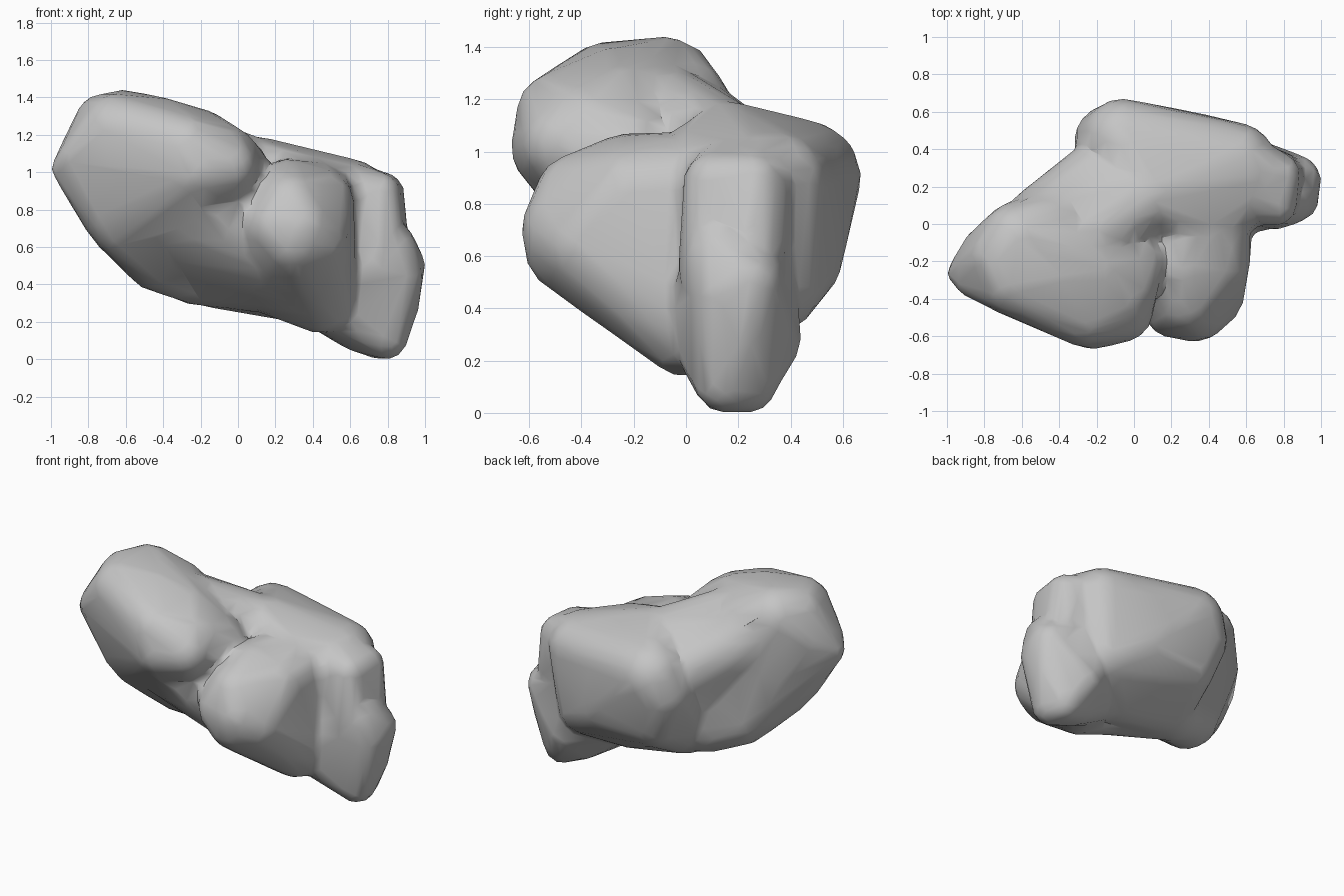
import bpy
import bmesh
from mathutils import Matrix

default_cube = bpy.data.objects.get("Cube")
if default_cube:
    bpy.data.objects.remove(default_cube, do_unlink=True)

# One plain stone colour
stone = bpy.data.materials.new("stone grey")
stone.use_nodes = True
stone_colour = (0.56, 0.56, 0.56, 1)
stone.diffuse_color = stone_colour
stone.node_tree.nodes["Principled BSDF"].inputs["Base Color"].default_value = stone_colour

# Each lobe is the hull around a few balls: x, y, z, radius
upper_lobe = [
    (-.94, -.26, 1.02, .06), (-.85, -.29, 1.08, .11), (-.8, -.14, 1.1, .12),
    (-.62, -.08, 1.24, .2), (-.71, -.18, 1.25, .17), (-.65, -.3, 1.23, .19),
    (-.42, -.27, 1.21, .19), (-.45, -.02, 1.17, .19), (-.22, -.25, 1.14, .2),
    (-.28, -.48, 1.14, .17), (-.1, -.4, 1.1, .17), (-.03, -.35, 1.09, .14),
    (-.06, -.47, 1.03, .16), (-.22, -.48, 1.02, .19), (.02, -.2, 1.03, .14),
    (-.72, -.23, .92, .17), (-.67, -.2, .8, .18), (-.6, -.17, .74, .2),
    (-.42, 0, .56, .2), (-.22, .1, .48, .19), (-.25, -.33, .84, .19),
]
back_lobe = [
    (-.06, .45, .9, .22), (-.12, .44, .8, .2), (.1, .17, .99, .2),
    (.55, .34, .88, .2), (.6, .27, .87, .2), (.55, .15, .85, .2),
    (.35, .05, .9, .2), (.5, .32, .5, .2), (-.05, .38, .6, .21),
    (.3, .4, .6, .2), (.3, .15, .38, .18), (-.1, .15, .46, .19),
    (.3, 0, .6, .2),
]
bridge_lobe = [
    (-.5, 0, 1.1, .2), (-.12, .3, .85, .2), (-.1, .12, .46, .19),
    (.08, .16, .98, .2), (.1, -.05, .6, .2), (-.3, -.1, 1.14, .2),
]
belly_lobe = [
    (-.5, -.17, .76, .2), (-.2, -.28, .76, .2), (-.2, -.35, .86, .19),
    (.02, -.3, .78, .17), (.1, -.22, .6, .2), (.4, -.1, .42, .2),
    (-.15, .1, .47, .19), (.2, .1, .42, .18),
]
front_lobe = [
    (.32, -.43, .7, .2), (.3, -.43, .64, .19), (.22, -.43, .71, .18),
    (.39, -.37, .65, .2), (.28, -.4, .82, .18), (.27, -.22, .88, .19),
    (.42, -.2, .83, .2), (.42, -.05, .85, .2), (.43, -.05, .4, .2),
    (.44, 0, .32, .18), (.15, 0, .45, .2), (.3, .1, .88, .2),
]
side_lobe = [
    (.79, .15, .12, .12), (.76, .23, .12, .12), (.86, .14, .46, .13),
    (.86, .23, .5, .14), (.84, .2, .3, .13), (.81, .13, .6, .14),
    (.65, .18, .2, .16), (.68, .3, .28, .14), (.6, .22, .55, .2),
    (.45, .1, .34, .18),
]
side_top = [
    (.75, .11, .88, .12), (.77, .26, .88, .12), (.72, .28, .87, .13),
    (.75, .11, .55, .14), (.77, .25, .65, .14), (.55, .2, .88, .19),
    (.6, .2, .5, .18),
]


def add_lobe(target, balls):
    """Wrap a list of balls in one convex skin and add it to the target."""
    hull = bmesh.new()
    for x, y, z, radius in balls:
        bmesh.ops.create_icosphere(hull, subdivisions=3, radius=radius,
                                   matrix=Matrix.Translation((x, y, z)))
    bmesh.ops.delete(hull, geom=hull.edges[:], context="EDGES_FACES")
    bmesh.ops.convex_hull(hull, input=hull.verts[:])
    loose = [vert for vert in hull.verts if not vert.link_faces]
    bmesh.ops.delete(hull, geom=loose, context="VERTS")
    bmesh.ops.recalc_face_normals(hull, faces=hull.faces[:])
    skin = bpy.data.meshes.new("lobe skin")
    hull.to_mesh(skin)
    hull.free()
    target.from_mesh(skin)
    bpy.data.meshes.remove(skin)


# Gather the lobes in one boulder
gathered = bmesh.new()
for lobe in (upper_lobe, back_lobe, bridge_lobe, belly_lobe,
             front_lobe, side_lobe, side_top):
    add_lobe(gathered, lobe)
mesh = bpy.data.meshes.new("boulder")
gathered.to_mesh(mesh)
gathered.free()
boulder = bpy.data.objects.new("boulder", mesh)
bpy.context.collection.objects.link(boulder)
bpy.ops.object.select_all(action="DESELECT")
boulder.select_set(True)
bpy.context.view_layer.objects.active = boulder

# Fuse the lobes, soften the seams and thin out to coarse facets
fuse = boulder.modifiers.new("fuse", "REMESH")
fuse.mode = "VOXEL"
fuse.voxel_size = 0.025
soften = boulder.modifiers.new("soften", "SMOOTH")
soften.factor = 0.5
soften.iterations = 2
thin = boulder.modifiers.new("thin", "DECIMATE")
thin.ratio = 0.045
for name in [modifier.name for modifier in boulder.modifiers]:
    bpy.ops.object.modifier_apply(modifier=name)

boulder.data.materials.clear()
boulder.data.materials.append(stone)
bpy.ops.object.shade_smooth_by_angle(angle=0.6)
